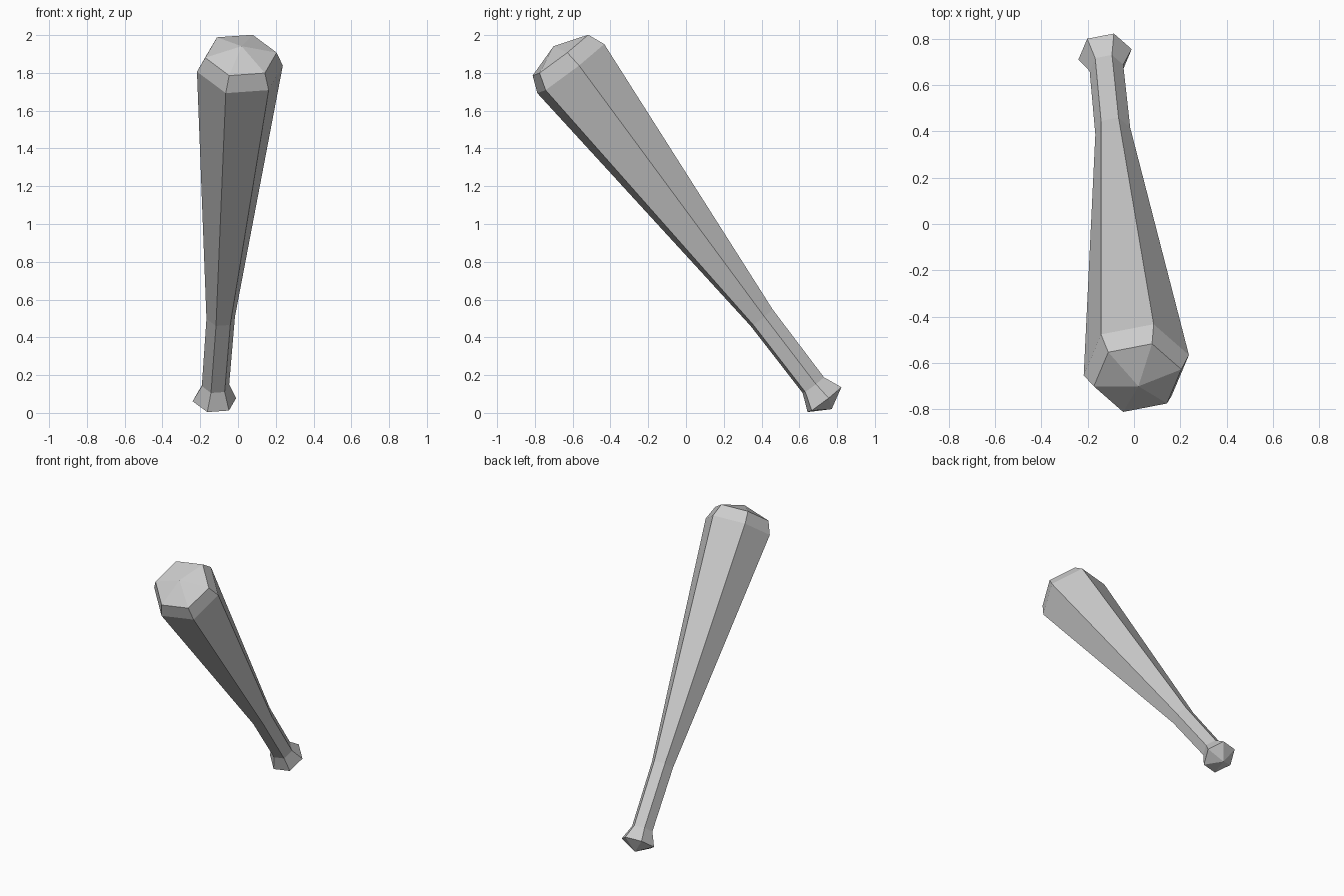
import bpy, bmesh, math
from mathutils import Vector, Matrix

cube = bpy.data.objects.get("Cube")
if cube:
    bpy.data.objects.remove(cube, do_unlink=True)

SIDES = 6
# Profile along the bat from barrel tip to knob end: (distance, radius)
PROFILE = [(-0.15, 0), (-0.09, 0.193), (0, 0.232), (1.665, 0.077),
           (2.115, 0.074), (2.212, 0.1175), (2.275, 0)]

# Plain grey material
grey = bpy.data.materials.new("plain_grey")
grey.use_nodes = True
colour = (0.6, 0.6, 0.6, 1)
grey.diffuse_color = colour
bsdf = next(n for n in grey.node_tree.nodes if n.type == 'BSDF_PRINCIPLED')
bsdf.inputs["Base Color"].default_value = colour


def lathe(name, profile, sides, material):
    """Faceted solid of revolution about local z; zero radius makes a point."""
    bm = bmesh.new()
    rings = []
    for dist, rad in profile:
        if rad == 0:
            rings.append([bm.verts.new((0, 0, dist))] * sides)
        else:
            rings.append([bm.verts.new((rad * math.cos(math.tau * i / sides),
                                        rad * math.sin(math.tau * i / sides), dist))
                          for i in range(sides)])
    for low, high in zip(rings, rings[1:]):
        for i in range(sides):
            j = (i + 1) % sides
            corners = [low[i], low[j], high[j], high[i]]
            bm.faces.new(list(dict.fromkeys(corners)))
    bmesh.ops.recalc_face_normals(bm, faces=bm.faces[:])
    mesh = bpy.data.meshes.new(name)
    bm.to_mesh(mesh)
    bm.free()
    mesh.materials.append(material)
    obj = bpy.data.objects.new(name, mesh)
    bpy.context.collection.objects.link(obj)
    return obj


# Bat, leaning with the barrel up at the front and the knob down at the back
bat = lathe("bat", PROFILE, SIDES, grey)
barrel = Vector((0.01, -0.61, 1.8225))
knob = Vector((-0.125, 0.733, 0.07))
axis = (knob - barrel).normalized()
corner = Vector((0.075, 0.18, 0.1275))          # direction of the first corner
corner = (corner - axis * corner.dot(axis)).normalized()
turn = Matrix((corner, axis.cross(corner), axis)).transposed()
bat.data.transform(Matrix.Translation(barrel) @ turn.to_4x4())
